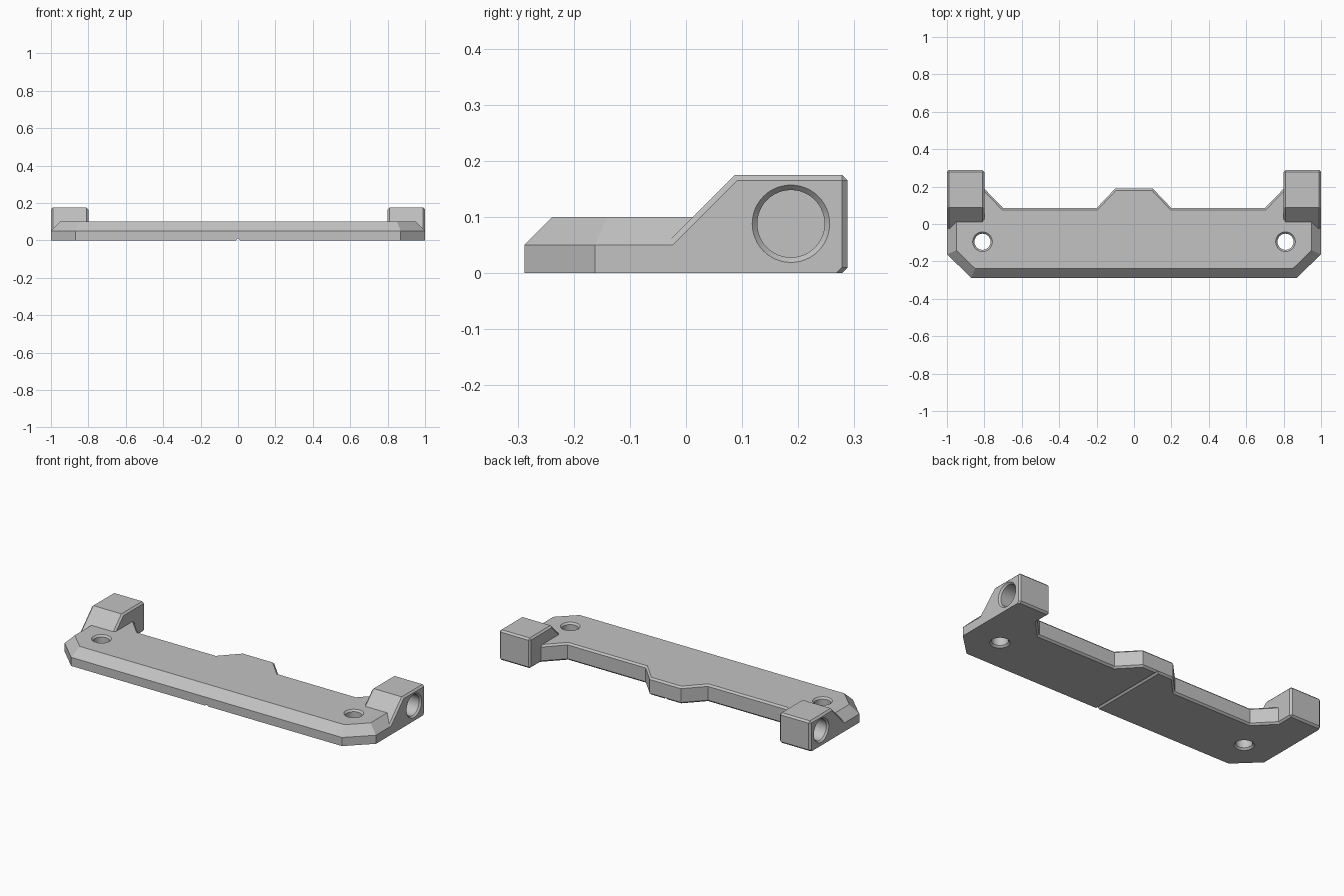
import bpy
import bmesh
import math
from mathutils import Vector

if "Cube" in bpy.data.objects:
    bpy.data.objects.remove(bpy.data.objects["Cube"])

gray = bpy.data.materials.new("plain_gray")
gray.use_nodes = True
color = (0.54, 0.54, 0.54, 1)
gray.diffuse_color = color
gray.node_tree.nodes["Principled BSDF"].inputs["Base Color"].default_value = color

BEVEL = 0.01
CORNER = BEVEL / math.sqrt(2)


def inset(outline, amounts):
    """Move each edge of a counter-clockwise outline inward by its own amount."""
    pts = [Vector(p) for p in outline]
    normals = []
    for i, p in enumerate(pts):
        d = (pts[(i + 1) % len(pts)] - p).normalized()
        normals.append(Vector((-d.y, d.x)))
    result = []
    for i, p in enumerate(pts):
        a, b = normals[i - 1], normals[i]
        s, t = amounts[i - 1], amounts[i]
        det = a.x * b.y - a.y * b.x
        result.append((p.x + (s * b.y - t * a.y) / det,
                       p.y + (t * a.x - s * b.x) / det))
    return result


def circle(cx, cy, r, n=48):
    return [(cx + r * math.cos(math.tau * i / n),
             cy + r * math.sin(math.tau * i / n)) for i in range(n)]


def loft(name, rings):
    """Closed solid through a list of matching rings of 3D points."""
    bm = bmesh.new()
    loops = [[bm.verts.new(p) for p in ring] for ring in rings]
    n = len(loops[0])
    for low, high in zip(loops, loops[1:]):
        for i in range(n):
            j = (i + 1) % n
            bm.faces.new((low[i], low[j], high[j], high[i]))
    bm.faces.new(loops[0][::-1])
    bm.faces.new(loops[-1])
    bmesh.ops.remove_doubles(bm, verts=bm.verts, dist=1e-5)
    bmesh.ops.recalc_face_normals(bm, faces=bm.faces)
    mesh = bpy.data.meshes.new(name)
    bm.to_mesh(mesh)
    bm.free()
    obj = bpy.data.objects.new(name, mesh)
    bpy.context.collection.objects.link(obj)
    mesh.materials.append(gray)
    return obj


def along_z(outline, z):
    return [(x, y, z) for x, y in outline]


def along_x(outline, x):
    return [(x, y, z) for y, z in outline]


def combine(target, tool, operation):
    mod = target.modifiers.new(operation.lower(), "BOOLEAN")
    mod.operation = operation
    mod.solver = "EXACT"
    mod.object = tool
    bpy.context.view_layer.objects.active = target
    bpy.ops.object.modifier_apply(modifier=mod.name)
    bpy.data.objects.remove(tool)


# Plate: wide sloped edge on the front and ends, fine bevel along the back
half = [(0.87, -0.288), (1, -0.162), (1, 0.05), (0.9, 0.05), (0.9, 0.235),
        (0.845, 0.235), (0.7, 0.085), (0.2, 0.085), (0.1, 0.19)]
outline = half + [(-x, y) for x, y in reversed(half)]
half_kinds = "ffnnnbbb"
kinds = half_kinds + "b" + half_kinds[::-1] + "f"
layers = [(0, 0, BEVEL), (0.01, 0, 0), (0.05, 0, 0), (0.09, 0.04, 0), (0.1, 0.05, BEVEL)]
plate = loft("mounting_plate", [
    along_z(inset(outline, [{"f": front, "b": back, "n": 0}[k] for k in kinds]), z)
    for z, front, back in layers])

# Ears: ramped blocks with bevelled sides
ear = [(-0.038, 0), (0.278, 0), (0.288, 0.01), (0.288, 0.165),
       (0.278, 0.175), (0.087, 0.175), (-0.038, 0.05)]
outer = [0, CORNER, BEVEL, CORNER, BEVEL, BEVEL, 0]
inner = [BEVEL] + outer[1:]
for side in (-1, 1):
    block = loft("ear", [along_x(inset(ear, inner), side * 0.8),
                         along_x(ear, side * 0.81),
                         along_x(ear, side * 0.99),
                         along_x(inset(ear, outer), side)])
    combine(plate, block, "UNION")

# Blind sockets in the ear ends, and screw holes through the plate
for side in (-1, 1):
    socket = [(0.88, 0.06), (0.99, 0.06), (1, 0.069), (1.01, 0.078)]
    combine(plate, loft("socket_cutter", [
        along_x(circle(0.187, 0.088, r), side * x) for x, r in socket]), "DIFFERENCE")
    screw = [(-0.01, 0.062), (0.01, 0.043), (0.09, 0.043), (0.11, 0.062)]
    combine(plate, loft("screw_cutter", [
        along_z(circle(side * 0.81, -0.095, r), z) for z, r in screw]), "DIFFERENCE")

# Centre line groove under the plate
groove = [(-0.02, -0.01), (0.02, -0.01), (0, 0.01)]
combine(plate, loft("groove_cutter", [
    [(x, y, z) for x, z in groove] for y in (-0.4, 0.4)]), "DIFFERENCE")

# Smooth the round holes, keep the bevels crisp
for o in bpy.context.selected_objects:
    o.select_set(False)
plate.select_set(True)
bpy.context.view_layer.objects.active = plate
bpy.ops.object.shade_smooth_by_angle(angle=math.radians(25))
